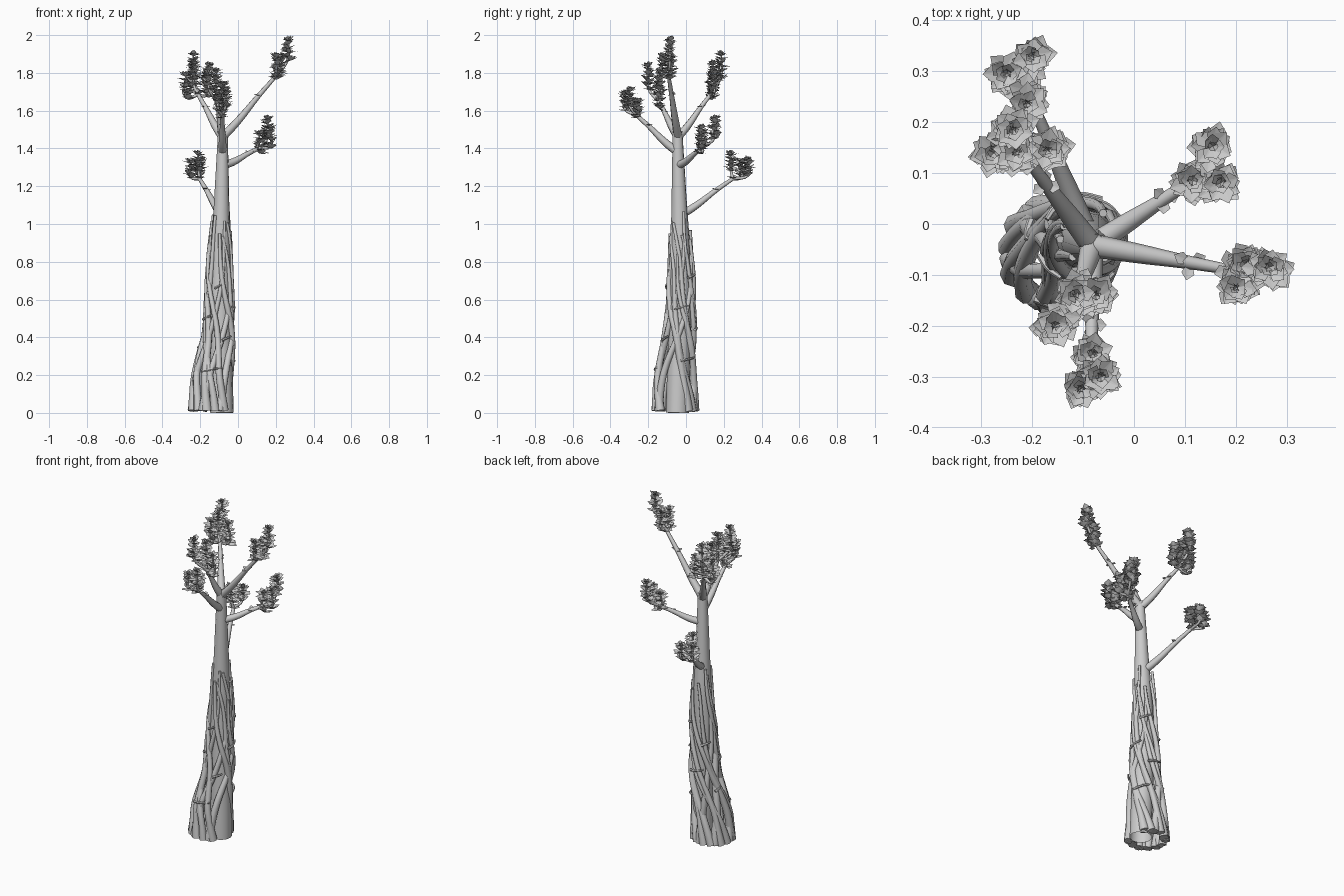
import bpy, bmesh, random
from math import sin, cos, radians, pi
from mathutils import Vector

if "Cube" in bpy.data.objects:
    bpy.data.objects.remove(bpy.data.objects["Cube"])

random.seed(11)


def tubes(name, paths, sides=2, caps=True):
    """Round tapered tubes through lists of (x, y, z, radius), as one smooth mesh."""
    cu = bpy.data.curves.new(name, 'CURVE')
    cu.dimensions = '3D'
    cu.bevel_depth = 1.0
    cu.bevel_resolution = sides
    cu.resolution_u = 4
    cu.use_fill_caps = caps
    for path in paths:
        sp = cu.splines.new('BEZIER')
        sp.bezier_points.add(len(path) - 1)
        for bp, p in zip(sp.bezier_points, path):
            bp.co = p[:3]
            bp.radius = p[3]
            bp.handle_left_type = bp.handle_right_type = 'AUTO'
    ob = bpy.data.objects.new(name, cu)
    bpy.context.collection.objects.link(ob)
    bpy.ops.object.select_all(action='DESELECT')
    ob.select_set(True)
    bpy.context.view_layer.objects.active = ob
    bpy.ops.object.convert(target='MESH')
    bpy.ops.object.shade_smooth_by_angle(angle=radians(50))


def leaf(bm, pos, ang, elev, length, width):
    """Flat pointed petal leaving pos at heading ang, raised by elev."""
    out = Vector((cos(ang) * cos(elev), sin(ang) * cos(elev), sin(elev)))
    side = Vector((-sin(ang), cos(ang), 0)) * width
    mid = pos + out * length * 0.62 + out.cross(side) * 0.08
    v = [bm.verts.new(q) for q in (pos - side * 0.15, mid - side * 0.5, pos + out * length,
                                   mid + side * 0.5, pos + side * 0.15)]
    for a, b, c in ((0, 1, 2), (0, 2, 4), (4, 2, 3)):
        bm.faces.new((v[a], v[b], v[c]))


def whorl(bm, pos, n, elev, length, spread=14):
    turn = random.uniform(0, 2 * pi)
    for i in range(n):
        leaf(bm, pos, turn + 2 * pi * i / n + random.uniform(-.25, .25),
             radians(elev + random.uniform(-spread, spread)),
             length * random.uniform(.85, 1.12), length * .77)


def rosette_column(bm, x, y, top, height):
    """Stacked loose whorls of leaves closing into a bud at the top."""
    for i in range(round(height / 0.02)):
        j = .003 + .002 * i
        p = Vector((x + random.uniform(-j, j), y + random.uniform(-j, j), top - .03 - .02 * i))
        whorl(bm, p, 6, 25, .043, 22)
    whorl(bm, Vector((x, y, top - .027)), 5, 45, .033)
    whorl(bm, Vector((x, y, top - .022)), 4, 68, .024)


# Trunk, an open tube
tubes("trunk", [[(-.085, -.045, 0, .062), (-.095, -.03, .6, .06), (-.092, -.03, .85, .053),
                 (-.086, -.037, 1.15, .039), (-.08, -.045, 1.49, .026)]], 4, False)

# Vines follow an envelope around the trunk: centre x, centre y, height, radius
ENV = [(-.143, -.058, 0, .13), (-.133, -.058, .2, .116), (-.105, -.033, .42, .092),
       (-.096, -.023, .8, .074), (-.086, -.038, 1.25, .046)]


def on_envelope(z, ang, inset):
    for a, b in zip(ENV, ENV[1:]):
        if z <= b[2]:
            break
    t = (z - a[2]) / (b[2] - a[2])
    cx, cy, _, r = (p + (q - p) * t for p, q in zip(a, b))
    return cx + (r - inset) * cos(ang), cy + (r - inset) * sin(ang), z


# Woven vines: most wind one way, every third winds back; the right foot stays open
paths = []
for k in range(16):
    start = 42 + 18.2 * k
    turn = 150 if k % 3 == 2 else -140
    turn += random.uniform(-40, 30)
    top = random.uniform(.82, 1.05) + (.14 if k in (8, 11) else 0)
    r0 = random.uniform(.019, .024)
    path = []
    for i in range(12):
        t = i / 11
        r = r0 * (1 - .65 * t) * (1.2 if i == 0 else 1)
        ang = radians(start + turn * t ** 1.1 + 14 * sin(7 * t + 2 * k) * (.3 + t))
        path.append((*on_envelope(.012 + (top - .012) * t, ang, r + .003 * (k % 3)), r))
    paths.append(path)
tubes("woven_vines", paths)

# Short side twigs lying across the vines
paths = []
for k in range(10):
    z, a, sweep = .22 + .055 * k, 137 * k + 235, random.uniform(25, 60)
    paths.append([(*on_envelope(z + .01 * i, radians(a + sweep * i / 2), .002), .008 - .0015 * i)
                  for i in range(3)])
tubes("short_twigs", paths, 1)

# Crown: branch start height, column height, leafy columns (x, y, top)
CROWN = {
    "upper_right": (1.46, .12, [(.265, -.085, 1.995), (.2, -.125, 1.91), (.22, -.08, 1.9)]),
    "lower_right": (1.31, .12, [(.155, .153, 1.58), (.17, .08, 1.53), (.115, .085, 1.5)]),
    "back_left": (1.46, .14, [(-.2, .33, 1.36), (-.25, .295, 1.35), (-.21, .237, 1.39)]),
    "front": (1.38, .1, [(-.065, -.3, 1.73), (-.105, -.325, 1.71), (-.08, -.255, 1.67)]),
    "front_left": (1.46, .14, [(-.155, -.2, 1.86), (-.115, -.14, 1.83), (-.075, -.14, 1.76)]),
}
CROWN["low_back"] = (1.04, .1, CROWN["back_left"][2])
CROWN["back_left"] = (1.46, .14, [(-.237, .185, 1.92), (-.275, .14, 1.81), (-.232, .14, 1.87),
                                  (-.17, .145, 1.82)])
for name, (z, height, cols) in CROWN.items():
    cols = [Vector(c) for c in cols]
    root = Vector((-.082, -.042, z))
    drop = Vector((0, 0, height))
    foot = sum(cols, Vector()) / len(cols) - drop
    hub = root.lerp(foot, .88)
    elbow = root.lerp(foot, .25) - Vector((0, 0, .008))
    last = root.lerp(foot, .62)
    paths = [[(*root, .023), (*elbow, .02), (*last, .013), (*hub, .01)]]
    bm = bmesh.new()
    for c in cols:
        paths.append([(*hub, .009), (*(c - drop), .007), (c.x, c.y, c.z - .02, .004)])
        rosette_column(bm, *c, height)
        # Filler leaves between the columns
        mid = c.lerp(foot + drop, .45)
        for s in (.45, .7, .95):
            whorl(bm, mid - drop * s, 5, 20, .04, 25)
    tubes(name + "_branch", paths)
    # Sparse leaves below the crown
    whorl(bm, last, 3, 15, .034)
    whorl(bm, hub, 5, 20, .038)
    me = bpy.data.meshes.new(name + "_leaves")
    bm.to_mesh(me)
    bm.free()
    bpy.context.collection.objects.link(bpy.data.objects.new(name + "_leaves", me))
